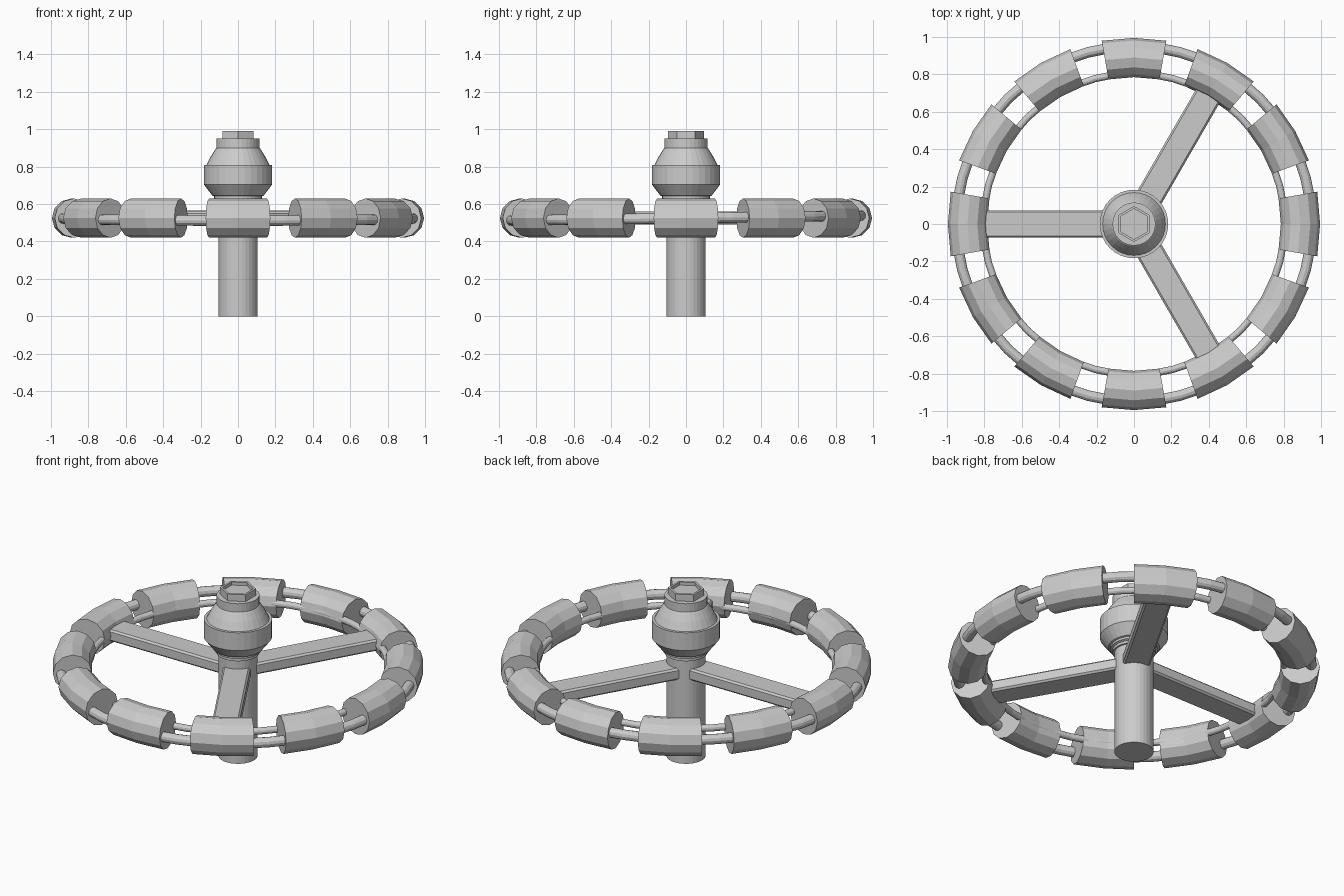
import bpy, bmesh, math
from mathutils import Matrix

if "Cube" in bpy.data.objects:
    bpy.data.objects.remove(bpy.data.objects["Cube"])

metal = bpy.data.materials.new("grey metal")
metal.diffuse_color = (0.6, 0.6, 0.6, 1)
metal.use_nodes = True
metal.node_tree.nodes["Principled BSDF"].inputs["Base Color"].default_value = metal.diffuse_color


def finish(name, bm):
    bmesh.ops.remove_doubles(bm, verts=bm.verts, dist=1e-5)
    bmesh.ops.recalc_face_normals(bm, faces=bm.faces)
    me = bpy.data.meshes.new(name)
    bm.to_mesh(me)
    bm.free()
    me.materials.append(metal)
    ob = bpy.data.objects.new(name, me)
    bpy.context.collection.objects.link(ob)
    return ob


def revolve(name, profile, sides, phase=0.0):
    """Spin an (r, z) profile around the z axis."""
    bm = bmesh.new()
    vs = [bm.verts.new((r, 0, z)) for r, z in profile]
    edges = [bm.edges.new(p) for p in zip(vs, vs[1:])]
    bmesh.ops.rotate(bm, verts=vs, matrix=Matrix.Rotation(phase, 3, 'Z'))
    bmesh.ops.spin(bm, geom=vs + edges, cent=(0, 0, 0), axis=(0, 0, 1),
                   angle=2 * math.pi, steps=sides)
    return finish(name, bm)


def ring_part(name, major, minor, sides, start, end, steps, z, closed=False):
    """Sweep a polygon section around the z axis, capped unless closed."""
    bm = bmesh.new()
    loops = []
    for i in range(steps if closed else steps + 1):
        a = start + (end - start) * i / steps
        loop = []
        for k in range(sides):
            t = 2 * math.pi * k / sides
            r = major + minor * math.cos(t)
            loop.append(bm.verts.new((r * math.cos(a), r * math.sin(a),
                                      z + minor * math.sin(t))))
        loops.append(loop)
    for i in range(steps):
        p, q = loops[i], loops[(i + 1) % len(loops)]
        for k in range(sides):
            m = (k + 1) % sides
            bm.faces.new((p[k], p[m], q[m], q[k]))
    if not closed:
        bm.faces.new(loops[0])
        bm.faces.new(loops[-1])
    return finish(name, bm)


RIM_Z = 0.525

# central column
revolve("column", [(0, 0), (0.105, 0), (0.105, 0.62), (0, 0.62)], 32)

# stepped collar and bell-shaped cap
revolve("hub_cap", [(0, 0.61), (0.115, 0.61), (0.115, 0.625), (0.127, 0.63),
                    (0.127, 0.642), (0.137, 0.645), (0.183, 0.705),
                    (0.183, 0.81), (0.168, 0.81), (0.145, 0.855),
                    (0.12, 0.895), (0.115, 0.90), (0.115, 0.95),
                    (0, 0.95)], 32)

# hexagonal nut with a shallow recess
revolve("hex_nut", [(0, 0.94), (0.096, 0.94), (0.096, 0.99), (0.082, 0.99),
                    (0.082, 0.972), (0, 0.972)], 6, math.pi / 2)

# grip segments around the rim
for i in range(12):
    a = math.radians(30 * i)
    h = math.radians(10)
    ring_part(f"grip_{i + 1}", 0.89, 0.105, 12, a - h, a + h, 2, RIM_Z)

# two slightly tilted rods running through the grips
for name, major, minor in (("outer_rod", 0.95, 0.028), ("inner_rod", 0.805, 0.019)):
    rod = ring_part(name, major, minor, 12, 0, 2 * math.pi, 48, 0, True)
    rod.location.z = RIM_Z
    rod.rotation_euler.x = 0.014

# three flat spokes
for i, deg in enumerate((60, 180, 300)):
    bm = bmesh.new()
    bmesh.ops.create_cube(bm, size=1)
    bmesh.ops.scale(bm, vec=(0.78, 0.146, 0.068), verts=bm.verts)
    bmesh.ops.translate(bm, vec=(0.45, 0, RIM_Z), verts=bm.verts)
    long_edges = [e for e in bm.edges
                  if abs(e.verts[0].co.x - e.verts[1].co.x) > 0.5]
    bmesh.ops.bevel(bm, geom=long_edges, offset=0.01, segments=1, affect='EDGES')
    spoke = finish(f"spoke_{i + 1}", bm)
    spoke.rotation_euler.z = math.radians(deg)
